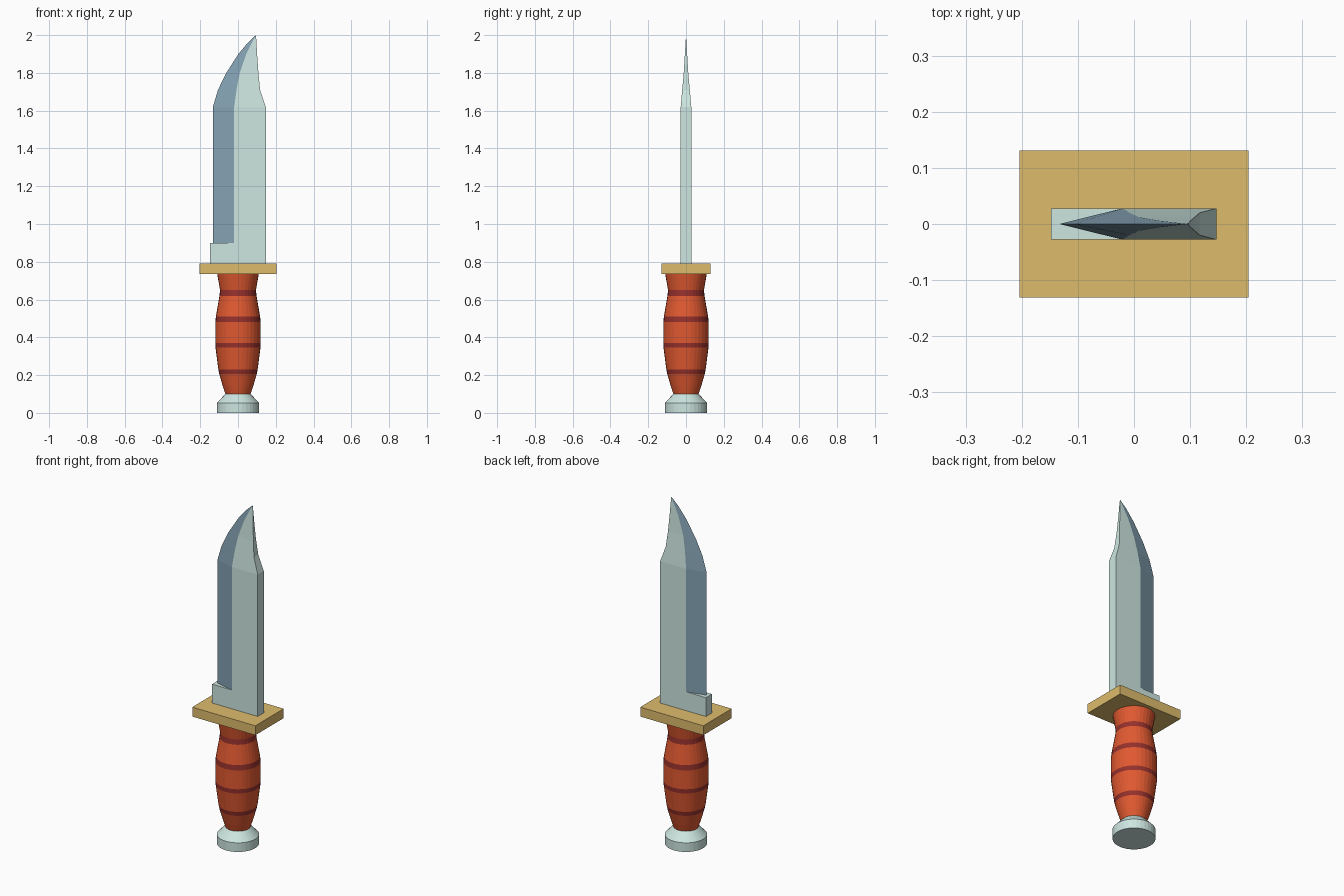
import bpy, bmesh, math

if "Cube" in bpy.data.objects:
    bpy.data.objects.remove(bpy.data.objects["Cube"])


def material(name, rgb):
    m = bpy.data.materials.new(name)
    m.diffuse_color = (*rgb, 1)
    m.use_nodes = True
    m.node_tree.nodes["Principled BSDF"].inputs["Base Color"].default_value = m.diffuse_color
    return m


STEEL = material("pale_steel", (0.61, 0.79, 0.75))
BEVEL = material("blue_steel", (0.23, 0.36, 0.45))
BRASS = material("brass", (0.73, 0.50, 0.15))
GRIP = material("orange_grip", (0.75, 0.10, 0.03))
BAND = material("dark_band", (0.30, 0.03, 0.025))


def finish(bm, name, mats):
    bmesh.ops.remove_doubles(bm, verts=bm.verts, dist=1e-5)
    bmesh.ops.recalc_face_normals(bm, faces=bm.faces)
    me = bpy.data.meshes.new(name)
    bm.to_mesh(me)
    bm.free()
    for m in mats:
        me.materials.append(m)
    ob = bpy.data.objects.new(name, me)
    bpy.context.collection.objects.link(ob)
    return ob


def lathe(name, profile, mats, n=32):
    """Revolve (radius, z, material index of the strip above) about z."""
    bm = bmesh.new()
    rings = [[bm.verts.new((r * math.cos(2 * math.pi * i / n),
                            r * math.sin(2 * math.pi * i / n), z))
              for i in range(n)] for r, z, _ in profile]
    for k in range(len(rings) - 1):
        a, b = rings[k], rings[k + 1]
        for i in range(n):
            j = (i + 1) % n
            bm.faces.new((a[i], a[j], b[j], b[i])).material_index = profile[k][2]
    bm.faces.new(rings[0][::-1])
    bm.faces.new(rings[-1])
    return finish(bm, name, mats)


# Pommel and banded grip
lathe("pommel", [(0.112, 0, 0), (0.112, 0.053, 0), (0.067, 0.10, 0)], [STEEL])
lathe("handle", [(0.067, 0.10, 0), (0.080, 0.14, 0), (0.099, 0.205, 1),
                 (0.104, 0.23, 0), (0.119, 0.345, 1), (0.120, 0.37, 0),
                 (0.120, 0.48, 1), (0.117, 0.51, 0), (0.098, 0.62, 1),
                 (0.095, 0.65, 0), (0.110, 0.735, 0)], [GRIP, BAND])

# Cross guard
bm = bmesh.new()
bmesh.ops.create_cube(bm, size=1)
for v in bm.verts:
    v.co = (v.co.x * 0.408, v.co.y * 0.262, 0.7625 + v.co.z * 0.055)
finish(bm, "guard", [BRASS])

# Blade stations: z, cutting edge x, bevel line x, spine x, half thickness
T = 0.028
stations = [(0.90, -0.133, -0.02, 0.147, T), (1.62, -0.133, -0.02, 0.147, T),
            (1.71, -0.106, -0.008, 0.117, 0.02), (1.80, -0.062, 0.009, 0.108, 0.012),
            (1.90, 0.002, 0.044, 0.101, 0.006), (1.96, 0.052, 0.074, 0.098, 0.0024),
            (2.0, 0.095, 0.095, 0.095, 0)]
bm = bmesh.new()
rings = []
for z, e, b, s, t in stations[:-1]:
    rings.append([bm.verts.new(p) for p in
                  ((e, 0, z), (b, -t, z), (s, -t, z), (s, t, z), (b, t, z))])
for lo, hi in zip(rings, rings[1:]):
    for i in range(5):
        j = (i + 1) % 5
        f = bm.faces.new((lo[i], lo[j], hi[j], hi[i]))
        f.material_index = 1 if i in (0, 4) else 0
tip = bm.verts.new((0.095, 0, 2.0))
for i in range(5):
    f = bm.faces.new((rings[-1][i], rings[-1][(i + 1) % 5], tip))
    f.material_index = 1 if i in (0, 4) else 0

# Square ricasso below the bevel, with a ledge at the notch
outline = [(-0.148, -T), (-0.02, -T), (0.147, -T), (0.147, T), (-0.02, T), (-0.148, T)]
low, top = [[bm.verts.new((x, y, z)) for x, y in outline] for z in (0.79, 0.90)]
for i in range(6):
    j = (i + 1) % 6
    bm.faces.new((low[i], low[j], top[j], top[i]))
bm.faces.new((top[0], top[1], top[4], top[5]))
bm.faces.new(low[::-1])
finish(bm, "blade", [STEEL, BEVEL])
